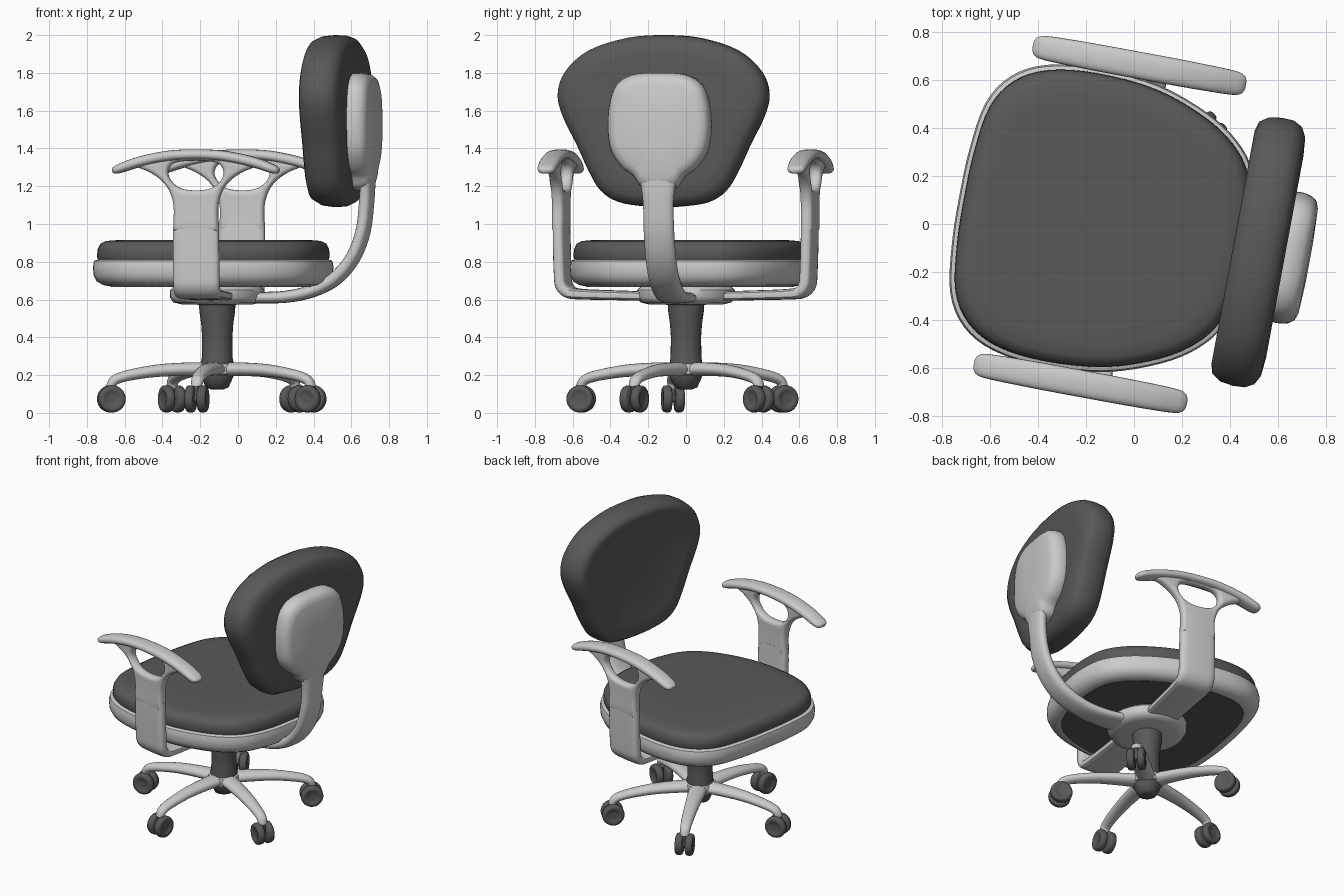
import bpy, bmesh, math
from mathutils import Matrix, Vector

if "Cube" in bpy.data.objects:
    bpy.data.objects.remove(bpy.data.objects["Cube"])

# whole chair is turned slightly about its column
COLUMN = Matrix.Translation((-0.11, 0, 0))
CHAIR = COLUMN @ Matrix.Rotation(math.radians(-10.5), 4, 'Z')
DARK = bpy.data.materials.new("dark_grey")
DARK.diffuse_color = (0.1, 0.1, 0.1, 1)
DARK.use_nodes = True
DARK.node_tree.nodes["Principled BSDF"].inputs["Base Color"].default_value = DARK.diffuse_color


def finish(name, bm, matrix, dark=False):
    bmesh.ops.recalc_face_normals(bm, faces=bm.faces)
    me = bpy.data.meshes.new(name)
    bm.to_mesh(me)
    bm.free()
    me.transform(matrix)
    ob = bpy.data.objects.new(name, me)
    bpy.context.collection.objects.link(ob)
    if dark:
        me.materials.append(DARK)
    bpy.ops.object.select_all(action='DESELECT')
    ob.select_set(True)
    bpy.context.view_layer.objects.active = ob
    bpy.ops.object.shade_smooth_by_angle(angle=math.radians(45))
    return ob


def spline(pts, steps=4, closed=False):
    """Catmull-Rom through points of any dimension."""
    P = [Vector(p) for p in pts]
    n = len(P)
    get = (lambda i: P[i % n]) if closed else (lambda i: P[max(0, min(n - 1, i))])
    out = []
    for i in range(n if closed else n - 1):
        a, b, c, d = get(i - 1), get(i), get(i + 1), get(i + 2)
        for k in range(steps):
            t = k / steps
            out.append(0.5 * (2 * b + (c - a) * t + (2 * a - 5 * b + 4 * c - d) * t * t
                              + (3 * b - a - 3 * c + d) * t ** 3))
    if not closed:
        out.append(P[-1])
    return out


def skin(rings, to3d):
    bm = bmesh.new()
    vs = [[bm.verts.new(to3d(*p)) for p in r] for r in rings]
    n = len(vs[0])
    for a, b in zip(vs, vs[1:]):
        for i in range(n):
            j = (i + 1) % n
            bm.faces.new((a[i], a[j], b[j], b[i]))
    bm.faces.new(vs[0])
    bm.faces.new(vs[-1][::-1])
    return bm


def loft(name, outline, levels, to3d, matrix=CHAIR, dark=False, centre=(0, 0)):
    """Stack scaled copies (scale, height) of a closed outline."""
    c = Vector(centre)
    rings = [[(*(c + (p - c) * s), h) for p in outline] for s, h in levels]
    return finish(name, skin(rings, to3d), matrix, dark)


def sweep(name, path, to3d, matrix=CHAIR, power=1.0, sides=20, dark=False):
    """Path rows: (a, b, half_width, half_thickness) in a plane."""
    rows = spline(path, 5)
    rings = []
    for i, r in enumerate(rows):
        d = rows[min(i + 1, len(rows) - 1)] - rows[max(i - 1, 0)]
        t = Vector((d[0], d[1])).normalized()
        ring = []
        for k in range(sides):
            ang = 2 * math.pi * k / sides
            cs, sn = math.cos(ang), math.sin(ang)
            w = r[2] * math.copysign(abs(cs) ** power, cs)
            h = r[3] * math.copysign(abs(sn) ** power, sn)
            ring.append((r[0] - t.y * h, r[1] + t.x * h, w))
        rings.append(ring)
    return finish(name, skin(rings, to3d), matrix, dark)


def mirrored(half):
    """Half outline -> closed outline, mirrored across the first axis."""
    back = [(-x, y) for x, y in half[::-1] if x > 1e-6]
    return spline(half + back, 4, True)


def circle(r, n=28):
    return [Vector((r * math.cos(2 * math.pi * i / n), r * math.sin(2 * math.pi * i / n)))
            for i in range(n)]


flat = lambda a, b, h: (b, a, h)        # outline (v, u), height z
upright = lambda a, b, h: (h, a, b)     # outline (v, z), depth u
side = lambda a, b, w: (a, w, b)        # path (u, z), width v

# seat: rim shell, underside panel and cushion
seat = mirrored([(0, -.628), (.2, -.622), (.40, -.592), (.53, -.51), (.605, -.37), (.63, -.16),
                 (.608, .1), (.53, .325), (.435, .47), (.32, .555), (.15, .597), (0, .602)])
loft("seat_shell", seat, [(.8, .68), (.86, .67), (.92, .677), (.97, .697), (.995, .73),
                          (1, .775), (.99, .805), (.95, .815)], flat)
loft("seat_underside", seat, [(.86, .667), (.86, .7)], flat, dark=True)
loft("seat_cushion", seat, [(.95, .8), (.967, .825), (.963, .865), (.94, .895), (.895, .91),
                            (.8, .915), (.4, .913), (.1, .913)], flat, dark=True)

# backrest cushion
back = mirrored([(0, 2.0), (.2, 1.985), (.4, 1.92), (.525, 1.81), (.567, 1.69), (.54, 1.57),
                 (.465, 1.42), (.4, 1.28), (.335, 1.175), (.24, 1.115), (.1, 1.093), (0, 1.09)])
loft("backrest_cushion", back, [(.15, .562), (.5, .556), (.75, .54), (.87, .531), (.94, .542),
                                (.985, .58), (1, .635), (.995, .685), (.96, .722), (.89, .743),
                                (.75, .75), (.3, .745)],
     upright, dark=True, centre=(0, 1.6))

# back plate and curved spine
plate = mirrored([(0, 1.8), (.14, 1.79), (.23, 1.735), (.268, 1.63), (.276, 1.5), (.257, 1.385),
                  (.2, 1.3), (.135, 1.25), (.1, 1.2), (.05, 1.18), (0, 1.178)])
loft("back_plate", plate, [(.97, .73), (1, .755), (1, .785), (.97, .817), (.91, .838),
                           (.8, .849), (.3, .855)], upright, centre=(0, 1.5))
sweep("back_spine", [(.812, 1.34, .12, .034), (.81, 1.24, .1, .036), (.805, 1.12, .083, .036),
                     (.785, .96, .082, .036), (.73, .82, .082, .036), (.635, .71, .082, .036),
                     (.51, .645, .082, .034), (.37, .615, .087, .032), (.2, .61, .1, .03),
                     (0, .61, .12, .028)], side, power=.75)

# under-seat mechanism housing
loft("mechanism", [Vector((p.x * .26, p.y * .25)) for p in circle(1, 36)],
     [(.3, .572), (.75, .574), (.93, .585), (1, .612), (1, .65), (.9, .675)], flat)

# armrests
frame_half = [(.12, 1.0), (.12, 1.1), (.145, 1.18), (.19, 1.235), (.25, 1.275), (.32, 1.31),
              (.25, 1.35), (.12, 1.37)]
hole = spline([(0, 1.178), (.085, 1.19), (.138, 1.235), (.148, 1.285), (.11, 1.325), (0, 1.335),
               (-.11, 1.325), (-.148, 1.285), (-.138, 1.235), (-.085, 1.19)], 4, True)
for sgn, label in ((1, "left"), (-1, "right")):
    # top pad
    half = [(0, 1.368, .056, .027), (.15, 1.36, .056, .028), (.3, 1.33, .054, .028),
            (.4, 1.297, .05, .025), (.435, 1.284, .04, .019), (.447, 1.279, .022, .01)]
    pad = [(-a, b, w, t) for a, b, w, t in half[:0:-1]] + half
    sweep("armrest_pad_" + label, pad, lambda a, b, w, s=sgn: (a + .01, s * .673 + w, b), power=.8)
    # post bending under the seat
    post = [(.669, 1.01, .122, .032), (.667, .9, .124, .034), (.662, .74, .124, .034),
            (.654, .675, .124, .034), (.62, .638, .124, .031), (.55, .628, .122, .028),
            (.35, .622, .115, .026), (.1, .615, .11, .025)]
    sweep("armrest_post_" + label, post, lambda a, b, w, s=sgn: (w + .01, s * a, b), power=.5)
    # forked frame with an opening
    cu = bpy.data.curves.new("fork", 'CURVE')
    cu.dimensions, cu.fill_mode = '2D', 'BOTH'
    cu.extrude, cu.bevel_depth, cu.bevel_resolution, cu.offset = .008, .024, 3, -.024
    right = [Vector(p) for p in spline(frame_half, 4)]
    for loop in (right + [Vector((-p.x, p.y)) for p in right[::-1]], hole):
        sp = cu.splines.new('POLY')
        sp.points.add(len(loop) - 1)
        for q, p in zip(sp.points, loop):
            q.co = (p.x, p.y - (.04 if p.y < 1.01 else 0), 0, 1)
        sp.use_cyclic_u = True
    tmp = bpy.data.objects.new("fork_helper", cu)
    bpy.context.collection.objects.link(tmp)
    dg = bpy.context.evaluated_depsgraph_get()
    me = bpy.data.meshes.new_from_object(tmp.evaluated_get(dg))
    bm = bmesh.new()
    bm.from_mesh(me)
    bpy.data.objects.remove(tmp)
    bmesh.ops.remove_doubles(bm, verts=bm.verts, dist=1e-5)
    finish("armrest_fork_" + label, bm, CHAIR @ Matrix.Translation((.01, sgn * .67, 0))
           @ Matrix.Rotation(math.pi / 2, 4, 'X'))

# gas column with lower hub
loft("column", circle(1), [(.035, .125), (.06, .135), (.085, .19), (.09, .25), (.082, .29),
                           (.08, .4), (.085, .47), (.095, .54), (.097, .6)], flat, dark=True)
loft("base_hub", circle(1), [(.08, .2), (.1, .205), (.105, .235), (.098, .258), (.08, .266)], flat)

# five legs with twin-wheel casters
wheel_levels = [(.3, 0), (.85, 0), (.97, .006), (1, .016), (1, .03), (.94, .042), (.8, .047),
                (.6, .046), (.5, .04), (.15, .042)]
for i in range(5):
    m = COLUMN @ Matrix.Rotation(math.radians(187 + 72 * i), 4, 'Z')
    sweep(f"base_leg_{i}", [(.03, .23, .06, .037), (.15, .231, .055, .036), (.3, .225, .047, .033),
                            (.42, .209, .041, .03), (.51, .189, .036, .028),
                            (.553, .168, .033, .026), (.568, .135, .028, .026)], side, m)
    loft(f"caster_stem_{i}", circle(1, 16), [(.018, .06), (.018, .15)],
         lambda a, b, h: (.57 + a, b, h), m, dark=True)
    loft(f"caster_axle_{i}", circle(.02, 16), [(1, -.03), (1, .03)],
         lambda a, b, h: (.57 + a, h, .075 + b), m, dark=True)
    for s in (1, -1):
        loft(f"caster_wheel_{i}_{'a' if s > 0 else 'b'}", circle(.072), wheel_levels,
             lambda a, b, h, s=s: (.565 + a, s * (.01 + h), .074 + b), m, dark=True)
